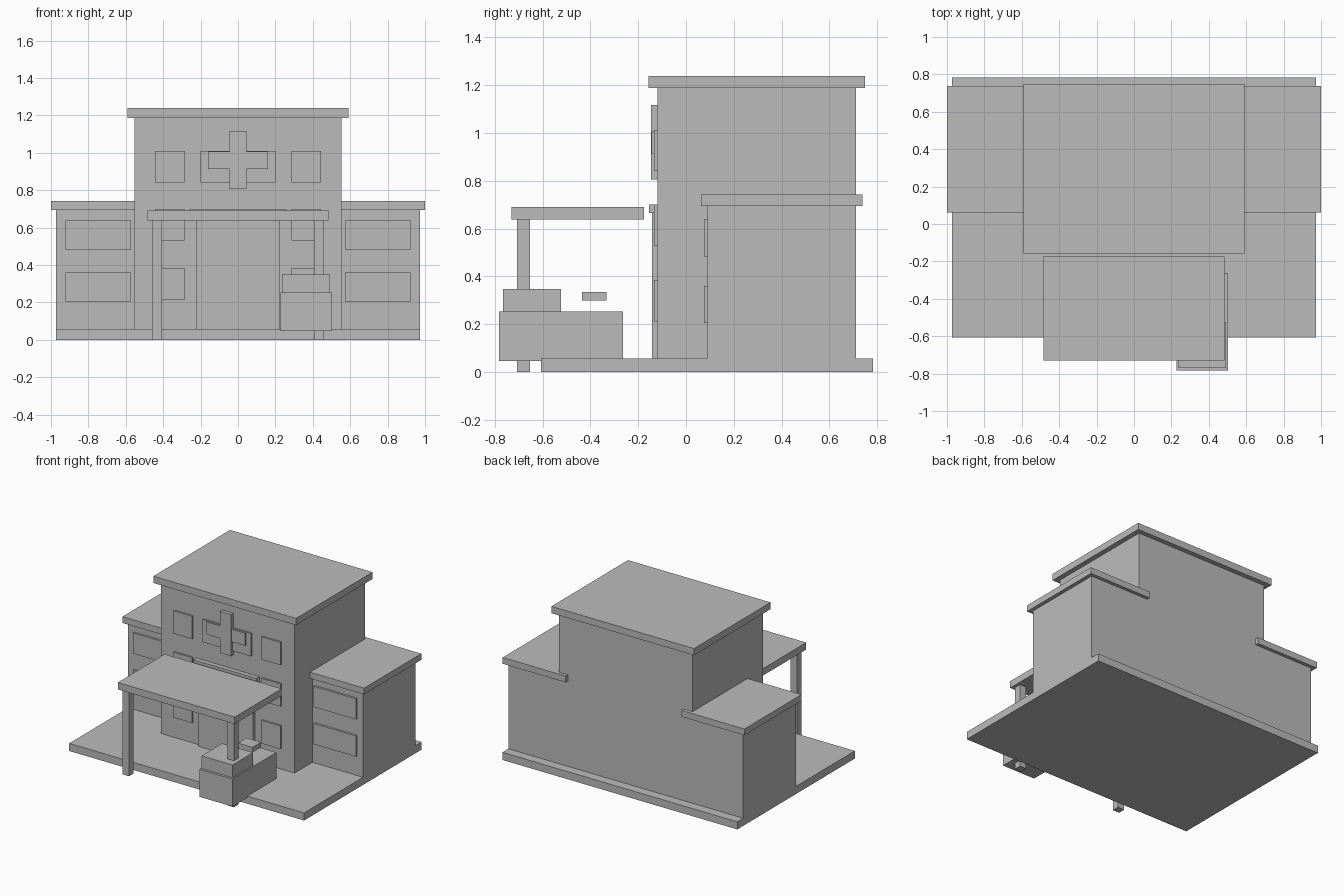
import bpy
import bmesh

cube = bpy.data.objects.get("Cube")
if cube:
    bpy.data.objects.remove(cube, do_unlink=True)

grey = bpy.data.materials.new("plain grey")
grey.use_nodes = True
colour = (0.5, 0.5, 0.5, 1)
grey.diffuse_color = colour
grey.node_tree.nodes["Principled BSDF"].inputs["Base Color"].default_value = colour


def block(name, x, y, z):
    """Axis-aligned box given as (low, high) on each axis."""
    bm = bmesh.new()
    bmesh.ops.create_cube(bm, size=1)
    for v in bm.verts:
        v.co = [r[0] if c < 0 else r[1] for c, r in zip(v.co, (x, y, z))]
    mesh = bpy.data.meshes.new(name)
    bm.to_mesh(mesh)
    bm.free()
    mesh.materials.append(grey)
    obj = bpy.data.objects.new(name, mesh)
    bpy.context.collection.objects.link(obj)
    return obj


def pair(name, x, y, z):
    """The same box on the left (+x) and right (-x) sides."""
    block("left_" + name, x, y, z)
    block("right_" + name, (-x[1], -x[0]), y, z)


ground = 0.057
front = -0.12        # main block front wall
back = 0.712
wing_front = 0.09

# Ground slab, main block and wings
block("ground_slab", (-0.972, 0.972), (-0.607, 0.782), (0, ground))
block("main_block", (-0.553, 0.553), (front, back), (ground, 1.187))
block("main_roof", (-0.59, 0.59), (-0.157, 0.748), (1.187, 1.238))
pair("wing", (0.553, 0.972), (wing_front, back), (ground, 0.695))
pair("wing_roof", (0.48, 1.0), (0.062, 0.738), (0.695, 0.742))

# Windows
for level, low, high in (("lower", 0.212, 0.385), ("middle", 0.53, 0.7), ("upper", 0.84, 1.01)):
    pair(level + "_window", (0.287, 0.444), (front - 0.013, front), (low, high))
for level, low in (("lower", 0.204), ("upper", 0.482)):
    pair(level + "_wing_window", (0.573, 0.922), (wing_front - 0.015, wing_front), (low, low + 0.155))
block("centre_window", (-0.2, 0.2), (front - 0.013, front), (0.84, 1.01))

# Cross on the facade
block("cross_upright", (-0.046, 0.046), (front - 0.027, front), (0.806, 1.117))
block("cross_bar", (-0.16, 0.16), (front - 0.025, front), (0.913, 1.007))

# Entrance
block("entrance_door", (-0.225, 0.225), (front - 0.023, front), (ground, 0.664))
block("entrance_lintel", (-0.26, 0.26), (front - 0.035, front), (0.664, 0.7))

# Canopy on two posts
block("canopy", (-0.484, 0.484), (-0.73, -0.175), (0.638, 0.69))
pair("canopy_post", (0.407, 0.461), (-0.707, -0.653), (0, 0.638))

# Parked ambulance
block("ambulance_body", (0.228, 0.502), (-0.783, -0.263), (0.046, 0.252))
block("ambulance_cab", (0.236, 0.492), (-0.766, -0.523), (0.252, 0.348))
block("ambulance_light_bar", (0.305, 0.425), (-0.435, -0.333), (0.298, 0.335))
